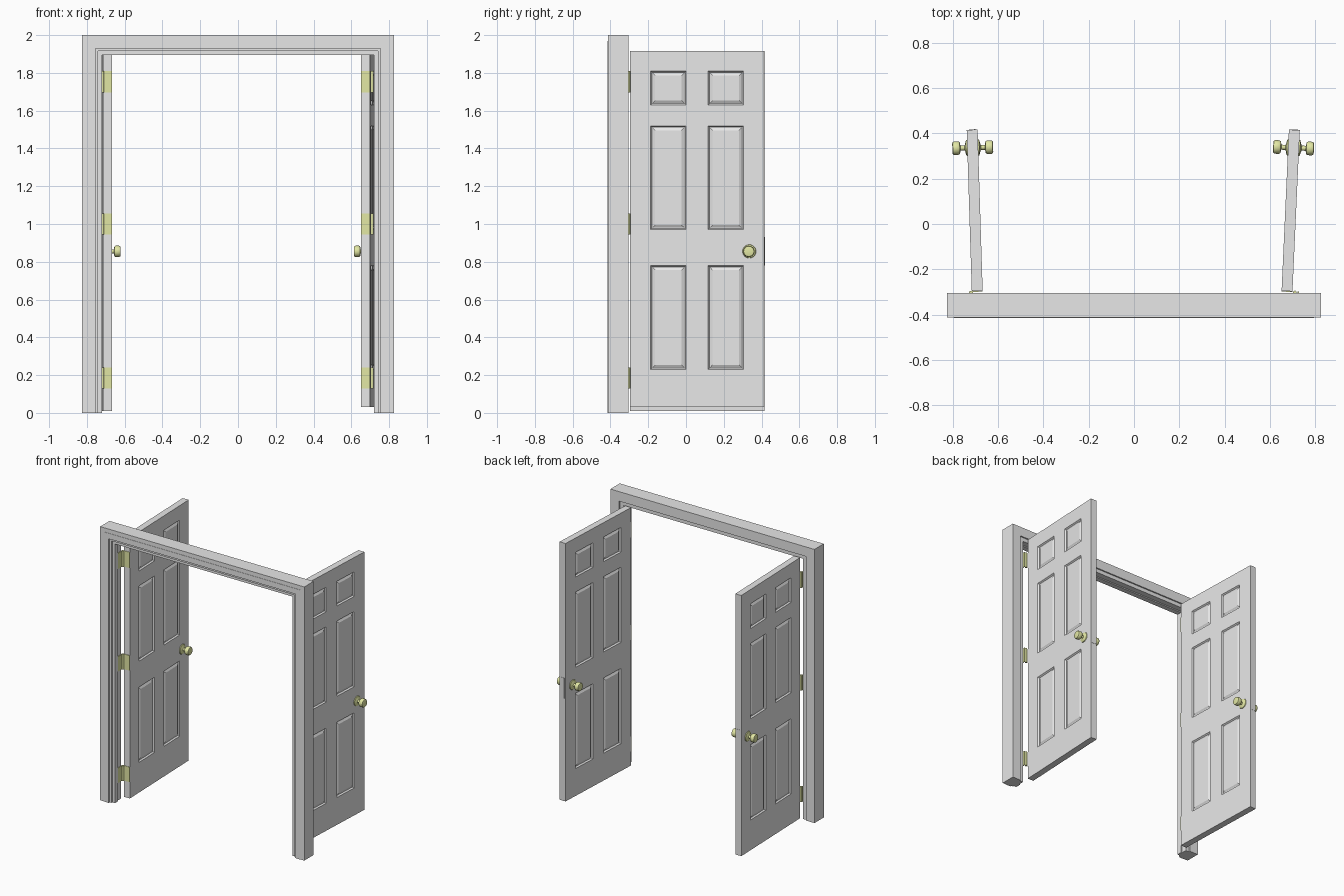
import bpy, bmesh, math
from mathutils import Matrix, Vector

if "Cube" in bpy.data.objects:
    bpy.data.objects.remove(bpy.data.objects["Cube"])


def material(name, rgb):
    m = bpy.data.materials.new(name)
    m.diffuse_color = (*rgb, 1)
    m.use_nodes = True
    m.node_tree.nodes["Principled BSDF"].inputs["Base Color"].default_value = m.diffuse_color
    return m


GREY = material("painted_grey", (0.8, 0.8, 0.8))
BRASS = material("pale_brass", (0.78, 0.82, 0.38))


def finish(bm, name, mat, matrix=Matrix(), smooth=False):
    bmesh.ops.recalc_face_normals(bm, faces=bm.faces)
    me = bpy.data.meshes.new(name)
    bm.to_mesh(me)
    bm.free()
    me.materials.append(mat)
    ob = bpy.data.objects.new(name, me)
    bpy.context.collection.objects.link(ob)
    ob.matrix_world = matrix
    if smooth:
        bpy.ops.object.select_all(action='DESELECT')
        ob.select_set(True)
        bpy.context.view_layer.objects.active = ob
        bpy.ops.object.shade_smooth_by_angle(angle=math.radians(35))
    return ob


def add_box(bm, lo, hi):
    lo, hi = Vector(lo), Vector(hi)
    mat = Matrix.Translation((lo + hi) / 2) @ Matrix.Diagonal((*(hi - lo), 1))
    bmesh.ops.create_cube(bm, size=1, matrix=mat)


def box(name, lo, hi, mat, matrix=Matrix()):
    bm = bmesh.new()
    add_box(bm, lo, hi)
    return finish(bm, name, mat, matrix)


# Door frame: stepped casing profile (inset from outside, y) mitred round three sides
W, H = 0.825, 2.0
profile = [(0, -.413), (.03, -.413), (.03, -.415), (.07, -.415), (.07, -.405),
           (.085, -.405), (.085, -.395), (.106, -.395), (.106, -.357), (.098, -.357),
           (.098, -.315), (.07, -.315), (.07, -.305), (0, -.305)]
bm = bmesh.new()
stations = [lambda d: (-W + d, 0), lambda d: (-W + d, H - d),
            lambda d: (W - d, H - d), lambda d: (W - d, 0)]
rings = []
for st in stations:
    rings.append([bm.verts.new((st(d)[0], y, st(d)[1])) for d, y in profile])
n = len(profile)
for a, b in zip(rings, rings[1:]):
    for i in range(n):
        j = (i + 1) % n
        bm.faces.new((a[i], a[j], b[j], b[i]))
bm.faces.new(rings[0])
bm.faces.new(rings[-1])
finish(bm, "door_frame", GREY)

# Door layout in local space: x along the door, y through its thickness
LEN, T, TOP = 0.712, 0.024, 1.915
U_PANELS = [(.110, .298), (.414, .602)]
Z_PANELS = [(.23, .78), (.97, 1.52), (1.63, 1.81)]
HINGES = [(.13, .24), (.945, 1.055), (1.695, 1.81)]
KNOB_U, KNOB_Z = 0.633, 0.855


def door_slab(name, z0, matrix):
    bm = bmesh.new()
    add_box(bm, (0, -T, z0), (LEN, T, TOP))
    # cut the slab along every panel border
    cuts = [((u, 0, 0), (1, 0, 0)) for p in U_PANELS for u in p]
    cuts += [((0, 0, z), (0, 0, 1)) for p in Z_PANELS for z in p]
    for co, no in cuts:
        bmesh.ops.bisect_plane(bm, geom=bm.verts[:] + bm.edges[:] + bm.faces[:],
                               plane_co=co, plane_no=no)
    bm.normal_update()
    panels = []
    for f in bm.faces:
        c = f.calc_center_median()
        if (abs(f.normal.y) > .9 and any(a < c.x < b for a, b in U_PANELS)
                and any(a < c.z < b for a, b in Z_PANELS)):
            panels.append(f)
    # moulded groove, flat bed, then a raised sloping field
    for thick, depth in ((.010, -.010), (.006, 0), (.018, .007)):
        bmesh.ops.inset_individual(bm, faces=panels, thickness=thick, depth=depth)
        bm.normal_update()
    finish(bm, name, GREY, matrix)


def lathe_knob(name, side, matrix):
    # (distance from the door face, radius)
    pts = [(0, .036), (.005, .034), (.009, .018), (.012, .011), (.030, .011),
           (.033, .026), (.040, .030), (.058, .030), (.064, .027), (.066, .021), (.066, 0)]
    bm = bmesh.new()
    vs = [bm.verts.new((r, side * (T + h), 0)) for h, r in pts]
    es = [bm.edges.new(p) for p in zip(vs, vs[1:])]
    bmesh.ops.spin(bm, geom=vs + es, cent=(0, 0, 0), axis=(0, 1, 0),
                   angle=math.tau, steps=28)
    bmesh.ops.remove_doubles(bm, verts=bm.verts, dist=1e-5)
    finish(bm, name, BRASS, matrix @ Matrix.Translation((KNOB_U, 0, KNOB_Z)), True)


# Each door: side, sign, hinge-edge centre, swing direction, bottom height
for side, s, cx, ang, z0 in (("left", -1, -.6915, 91.8, .01),
                             ("right", 1, .675, 87.4, .03)):
    M = Matrix.Translation((cx, -.296, 0)) @ Matrix.Rotation(math.radians(ang), 4, 'Z')
    door_slab(side + "_door", z0, M)
    lathe_knob(side + "_knob_a", 1, M)
    lathe_knob(side + "_knob_b", -1, M)
    # latch plate on the free edge
    box(side + "_latch_plate", (LEN - .001, -.015, .78), (LEN + .002, .015, .93), GREY, M)
    for k, (a, b) in enumerate(HINGES):
        # leaf on the door edge
        box(f"{side}_hinge_door_leaf_{k}", (-.003, -T, a), (.001, T, b), BRASS, M)
        # leaf on the frame
        xs = sorted((s * .722, s * .7275))
        box(f"{side}_hinge_frame_leaf_{k}", (xs[0], -.355, a), (xs[1], -.298, b), BRASS)
        # knuckle between the two leaves
        bm = bmesh.new()
        kx = s * .718 if s < 0 else .710
        bmesh.ops.create_cone(bm, cap_ends=True, segments=12, radius1=.008, radius2=.008,
                              depth=b - a,
                              matrix=Matrix.Translation((kx, -.302, (a + b) / 2)))
        finish(bm, f"{side}_hinge_knuckle_{k}", BRASS, smooth=True)
